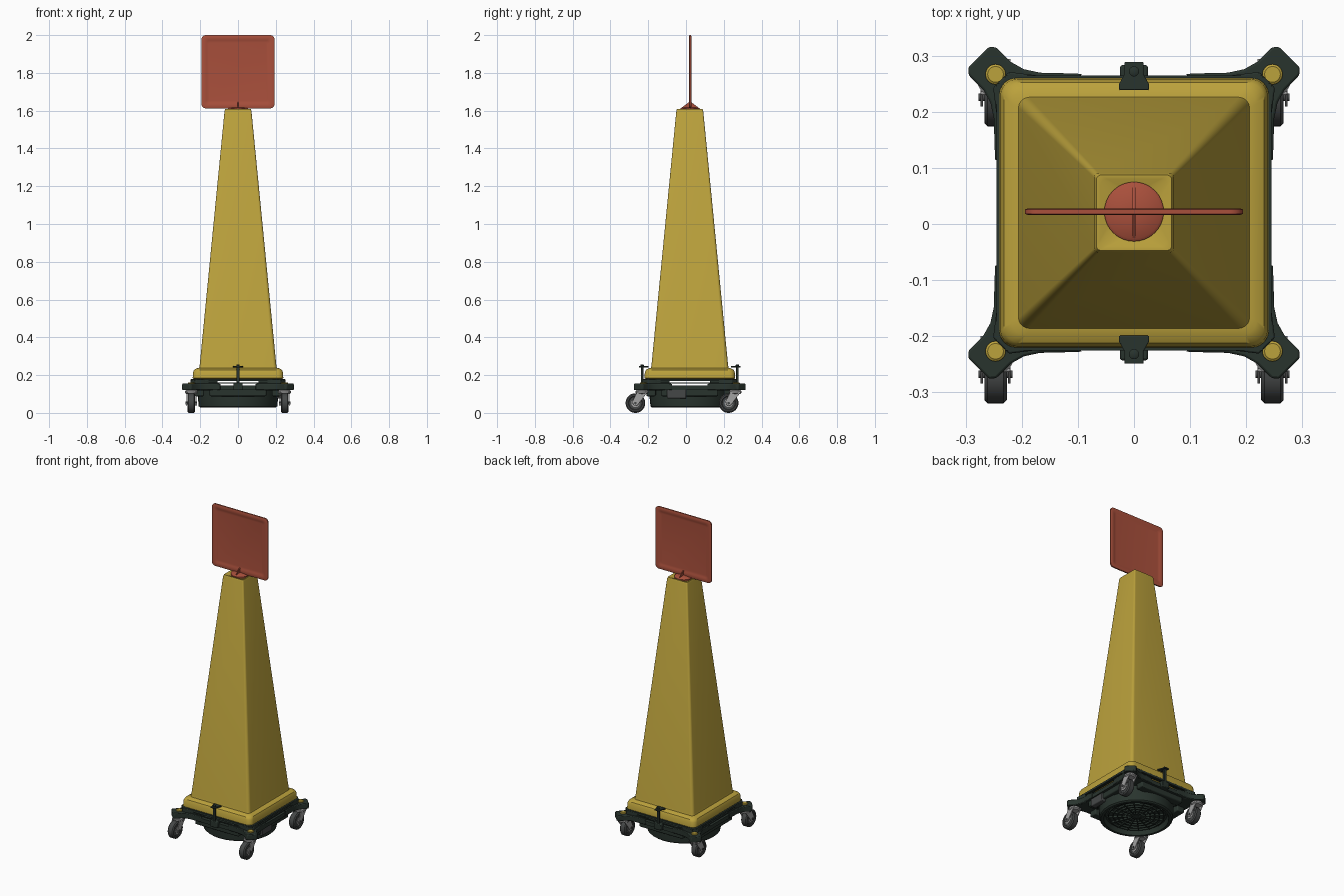
import bpy, bmesh
from math import pi, cos, sin
from mathutils import Matrix, Vector

if "Cube" in bpy.data.objects:
    bpy.data.objects.remove(bpy.data.objects["Cube"])

CY = 0.02  # body centre in y


def material(name, rgb):
    m = bpy.data.materials.new(name)
    m.use_nodes = True
    m.diffuse_color = (*rgb, 1)
    m.node_tree.nodes["Principled BSDF"].inputs["Base Color"].default_value = (*rgb, 1)
    return m


YELLOW = material("yellow plastic", (0.50, 0.36, 0.045))
RED = material("red plastic", (0.40, 0.08, 0.045))
DARK = material("dark green plastic", (0.022, 0.034, 0.027))
RUBBER = material("grey rubber", (0.06, 0.064, 0.064))
STEEL = material("light steel", (0.36, 0.36, 0.36))

SIDE = Matrix(((0, 0, 1, 0), (1, 0, 0, 0), (0, 1, 0, 0), (0, 0, 0, 1)))  # local z -> x
UPRIGHT = Matrix.Rotation(pi / 2, 4, 'X')


def at(x, y, z):
    return Matrix.Translation((x, y, z))


def rounded(hx, hy, r, n=8):
    """Rounded rectangle outline."""
    pts = []
    for k, (sx, sy) in enumerate(((1, 1), (-1, 1), (-1, -1), (1, -1))):
        for i in range(n + 1):
            a = pi / 2 * (k + i / n)
            pts.append((sx * (hx - r) + r * cos(a), sy * (hy - r) + r * sin(a)))
    return pts


def skin(name, rings, mat, matrix=Matrix(), bevel=0.0):
    """Join (outline, height) rings into a closed solid."""
    bm = bmesh.new()
    loops = [[bm.verts.new(matrix @ Vector((x, y, z))) for x, y in o] for o, z in rings]
    n = len(loops[0])
    for a, b in zip(loops, loops[1:]):
        for i in range(n):
            j = (i + 1) % n
            bm.faces.new((a[i], a[j], b[j], b[i]))
    bm.faces.new(loops[0])
    bm.faces.new(loops[-1])
    bmesh.ops.remove_doubles(bm, verts=bm.verts, dist=1e-5)
    bmesh.ops.recalc_face_normals(bm, faces=bm.faces)
    mesh = bpy.data.meshes.new(name)
    bm.to_mesh(mesh)
    bm.free()
    ob = bpy.data.objects.new(name, mesh)
    bpy.context.collection.objects.link(ob)
    mesh.materials.append(mat)
    if bevel:
        mod = ob.modifiers.new("soft_edges", 'BEVEL')
        mod.width, mod.segments = bevel, 2
    bpy.ops.object.select_all(action='DESELECT')
    ob.select_set(True)
    bpy.context.view_layer.objects.active = ob
    bpy.ops.object.shade_smooth_by_angle(angle=0.6)
    return ob


def square_loft(name, sections, mat, matrix=Matrix()):
    return skin(name, [(rounded(h, h, r), z) for h, r, z in sections], mat, matrix)


def lathe(name, profile, mat, matrix=Matrix()):
    return skin(name, [(rounded(r, r, r), z) for r, z in profile], mat, matrix)


def prism(name, pts, depth, mat, matrix=Matrix(), bevel=0.0):
    return skin(name, [(pts, -depth / 2), (pts, depth / 2)], mat, matrix, bevel)


def box(name, centre, size, mat, bevel=0.0):
    x, y = size[0] / 2, size[1] / 2
    return prism(name, [(x, y), (-x, y), (-x, -y), (x, -y)], size[2], mat, at(*centre), bevel)


# Tall tapered body with stepped foot and dished top
square_loft("cone_body", [
    (0.232, 0.03, 0.178), (0.24, 0.03, 0.184), (0.238, 0.03, 0.215), (0.232, 0.03, 0.228),
    (0.218, 0.025, 0.236), (0.206, 0.02, 0.238), (0.203, 0.018, 0.25),
    (0.071, 0.008, 1.60), (0.067, 0.008, 1.61), (0.060, 0.012, 1.61), (0.04, 0.03, 1.597),
], YELLOW, at(0, CY, 0))

# Sign panel, recessed on both faces, with its round foot and gusset
half = [(0.155, 0.012, 0.0015), (0.165, 0.012, 0.003), (0.172, 0.016, 0.0055),
        (0.188, 0.02, 0.006), (0.194, 0.024, 0.004)]
square_loft("sign_panel", [(h, r, -z) for h, r, z in half] + half[::-1],
            RED, at(0, 0.022, 1.806) @ UPRIGHT)
lathe("sign_foot", [(0.053, 1.595), (0.053, 1.610), (0.048, 1.614), (0.012, 1.618)],
      RED, at(0, 0.022, 0))
prism("sign_gusset", [(-0.05, 1.612), (0.05, 1.612), (0.006, 1.645), (-0.006, 1.645)],
      0.005, RED, at(0, 0.022, 0) @ SIDE)

# Dolly drum with ribbed underside
lathe("dolly_drum", [(0.20, 0.135), (0.212, 0.125), (0.212, 0.075), (0.208, 0.035), (0.20, 0.028),
                     (0.185, 0.028), (0.175, 0.055), (0.02, 0.055)], DARK, at(0, CY, 0))
for i in range(6):
    r = 0.025 + i * 0.026
    lathe("underside_ring", [(r, 0.056), (r, 0.045), (r + 0.006, 0.045), (r + 0.006, 0.056)],
          DARK, at(0, CY, 0))
for i in range(8):
    rib = box("underside_rib", (0, 0, 0), (0.33, 0.005, 0.012), DARK)
    rib.matrix_world = at(0, CY, 0.05) @ Matrix.Rotation(pi * i / 8, 4, 'Z')

# Square frame rails with open slots between them
for s in (-1, 1):
    for z, t, w in ((0.174, 0.012, 0.022), (0.158, 0.004, 0.008), (0.132, 0.024, 0.03)):
        d = 0.245 - w / 2
        box("frame_rail", (0, CY + s * d, z), (0.46, w, t), DARK)
        box("frame_rail", (s * d, CY, z), (w, 0.46, t), DARK)
    # Apron strips joining the drum to the frame
    box("frame_apron", (0, CY + s * 0.205, 0.108), (0.30, 0.05, 0.04), DARK, 0.006)
    box("frame_apron", (s * 0.205, CY, 0.108), (0.05, 0.30, 0.04), DARK, 0.006)

# Small control housing on one side
box("control_housing", (0.22, -0.05, 0.1), (0.035, 0.10, 0.05), RUBBER, 0.005)

# Corner ears, buttons and casters
flare = [(0.24, 0.11), (0.27, 0.082), (0.295, 0.058), (0.32, 0.042), (0.345, 0.035),
         (0.382, 0.035), (0.392, 0.026)]
ear = flare + [(u, -v) for u, v in reversed(flare)]
fork = [(0.028, 0.115), (-0.03, 0.115), (-0.058, 0.06), (-0.053, 0.042), (-0.04, 0.036),
        (-0.028, 0.042), (0.0, 0.08)]
for k in range(4):
    turn = Matrix.Rotation(pi / 4 + k * pi / 2, 4, 'Z')
    prism("corner_ear", ear, 0.035, DARK, at(0, CY, 0.1375) @ turn, 0.004)
    block = [(0.22, 0.07), (0.29, 0.055), (0.335, 0.02), (0.335, -0.02), (0.29, -0.055), (0.22, -0.07)]
    prism("corner_block", block, 0.06, DARK, at(0, CY, 0.149) @ turn, 0.003)
    x, dy, _ = turn @ Vector((0.349, 0, 0))
    y = CY + dy
    lathe("ear_button", [(0.018, 0.15), (0.018, 0.159), (0.014, 0.162)], YELLOW, at(x, y, 0))
    lathe("caster_swivel", [(0.026, 0.122), (0.034, 0.115), (0.034, 0.106), (0.026, 0.10)],
          STEEL, at(x, y - 0.006, 0))
    box("caster_bridge", (x, y - 0.012, 0.11), (0.054, 0.05, 0.008), STEEL, 0.003)
    for s in (-1, 1):
        prism("caster_fork", fork, 0.005, STEEL, at(x + s * 0.0245, y, 0) @ SIDE, 0.001)
    hub = at(x, y - 0.041, 0.052) @ SIDE
    lathe("caster_wheel", [(0.034, -0.016), (0.038, -0.02), (0.046, -0.02), (0.052, -0.014),
                           (0.052, 0.014), (0.046, 0.02), (0.038, 0.02), (0.034, 0.016)], RUBBER, hub)
    lathe("caster_hub", [(0.022, -0.018), (0.022, 0.018)], STEEL, hub)
    lathe("caster_axle", [(0.007, -0.03), (0.007, 0.03)], RUBBER, hub)

# Front and back latches: thin post with a flared tab on top
tab = [(-0.027, -0.022), (0.027, -0.022), (0.027, -0.012), (0.017, 0.006), (0.017, 0.028), (-0.017, 0.028),
       (-0.017, 0.006), (-0.027, -0.012)]
for s in (-1, 1):
    y = CY + s * 0.252
    box("latch_post", (0, y, 0.185), (0.016, 0.012, 0.13), DARK, 0.002)
    box("latch_mount", (0, y - s * 0.004, 0.14), (0.05, 0.03, 0.04), DARK, 0.004)
    turn = Matrix.Rotation(0 if s > 0 else pi, 4, 'Z')
    prism("latch_tab", tab, 0.008, DARK, at(0, CY + s * 0.241, 0.244) @ turn, 0.002)
    lathe("latch_pin", [(0.009, 0.246), (0.009, 0.254), (0.006, 0.256)], DARK, at(0, y, 0))
